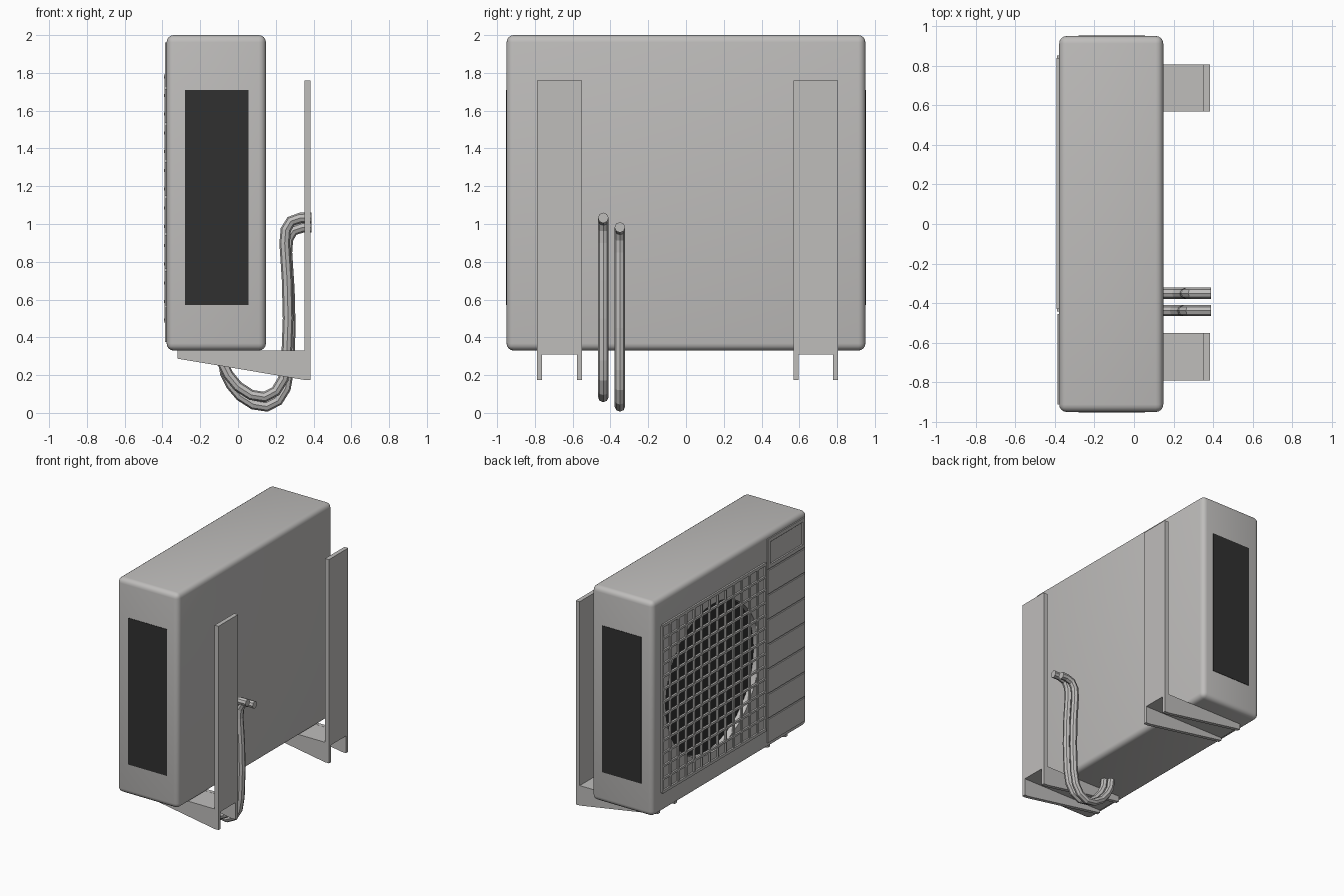
import bpy, bmesh, math
from mathutils import Matrix

cube = bpy.data.objects.get("Cube")
if cube:
    bpy.data.objects.remove(cube)


def material(name, rgb):
    m = bpy.data.materials.new(name)
    m.use_nodes = True
    m.diffuse_color = (*rgb, 1)
    m.node_tree.nodes["Principled BSDF"].inputs["Base Color"].default_value = (*rgb, 1)
    return m


GREY = material("warm light grey", (0.52, 0.51, 0.50))
DARK = material("dark vent", (0.03, 0.03, 0.03))


def add_object(name, bm, mat):
    bmesh.ops.recalc_face_normals(bm, faces=bm.faces)
    me = bpy.data.meshes.new(name)
    bm.to_mesh(me)
    bm.free()
    me.materials.append(mat)
    ob = bpy.data.objects.new(name, me)
    bpy.context.collection.objects.link(ob)
    return ob


def add_box(bm, x, y, z):
    """Box from (min, max) ranges; returns its faces."""
    size = [r[1] - r[0] for r in (x, y, z)]
    mid = [(r[1] + r[0]) / 2 for r in (x, y, z)]
    mat = Matrix.Translation(mid) @ Matrix.Diagonal((*size, 1))
    verts = bmesh.ops.create_cube(bm, size=1, matrix=mat)["verts"]
    return {f for v in verts for f in v.link_faces}


def activate(ob):
    bpy.ops.object.select_all(action="DESELECT")
    ob.select_set(True)
    bpy.context.view_layer.objects.active = ob


FACE = -0.378            # x of the fan side of the casing
FAN_Y, FAN_Z, FAN_R = 0.215, 1.135, 0.575

# Casing: rounded box with a round fan recess
bm = bmesh.new()
add_box(bm, (FACE, 0.148), (-0.95, 0.95), (0.33, 2.0))
bmesh.ops.bevel(bm, geom=bm.edges[:], offset=0.038, segments=4, profile=0.5, affect="EDGES")
casing = add_object("casing", bm, GREY)
casing.data.materials.append(DARK)

bm = bmesh.new()
bmesh.ops.create_cone(bm, cap_ends=True, segments=64, radius1=FAN_R, radius2=FAN_R, depth=0.1,
                      matrix=Matrix.Translation((FACE, FAN_Y, FAN_Z)) @ Matrix.Rotation(math.pi / 2, 4, "Y"))
cutter = add_object("fan_recess_cutter", bm, GREY)
cutter.hide_render = True
cut = casing.modifiers.new("fan_recess", "BOOLEAN")
cut.operation = "DIFFERENCE"
cut.solver = "EXACT"
cut.object = cutter
activate(casing)
bpy.ops.object.modifier_apply(modifier=cut.name)
bpy.data.objects.remove(cutter)
# dark floor of the recess
for p in casing.data.polygons:
    p.material_index = 1 if p.normal.x < -0.9 and -0.345 < p.center.x < -0.3 else 0
bpy.ops.object.shade_smooth_by_angle(angle=math.radians(35))

# Fan grille: square frame with a grid of bars
Y0, Y1, Z0, Z1, N = -0.43, 0.84, 0.49, 1.78, 13
bm = bmesh.new()
for i in range(N + 1):
    w = 0.011 if i in (0, N) else 0.008
    y = Y0 + (Y1 - Y0) * i / N
    z = Z0 + (Z1 - Z0) * i / N
    add_box(bm, (-0.389, FACE + 0.004), (y - w, y + w), (Z0, Z1))
    add_box(bm, (-0.391, FACE + 0.003), (Y0, Y1), (z - w, z + w))
add_object("fan_grille", bm, GREY)

# Slatted service panel beside the fan
PY = (-0.912, -0.455)
bm = bmesh.new()
for i in range(7):
    z = 0.37 + i * 0.193
    add_box(bm, (-0.387, FACE + 0.002), PY, (z + 0.006, z + 0.187))
add_object("service_panel_slats", bm, GREY)

bm = bmesh.new()
faces = add_box(bm, (-0.387, FACE + 0.002), PY, (1.727, 1.96))
front = min(faces, key=lambda f: f.calc_center_median().x)
bmesh.ops.inset_region(bm, faces=[front], thickness=0.04)
bmesh.ops.inset_region(bm, faces=[front], thickness=0.008, depth=-0.006)
add_object("service_cover", bm, GREY)

# Dark vents on both narrow ends
for name, s in (("front_vent", -1), ("back_vent", 1)):
    bm = bmesh.new()
    add_box(bm, (-0.28, 0.055), sorted((s * 0.948, s * 0.953)), (0.57, 1.71))
    add_object(name, bm, DARK)

# Wall brackets: back plate, shelf and two tapered arms
ARM = [(-0.32, 0.33), (0.385, 0.33), (0.385, 0.175), (0.35, 0.175), (-0.32, 0.287)]
for name, y0, y1 in (("front_bracket", -0.79, -0.55), ("back_bracket", 0.568, 0.805)):
    bm = bmesh.new()
    add_box(bm, (0.352, 0.385), (y0, y1), (0.308, 1.76))
    add_box(bm, (-0.32, 0.36), (y0, y1), (0.308, 0.329))
    for ya in (y0, y1 - 0.028):
        f = bm.faces.new([bm.verts.new((x, ya, z)) for x, z in ARM])
        ext = bmesh.ops.extrude_face_region(bm, geom=[f])["geom"]
        bmesh.ops.translate(bm, vec=(0, 0.028, 0),
                            verts=[v for v in ext if isinstance(v, bmesh.types.BMVert)])
        if f.is_valid and len(f.link_loops if hasattr(f, "link_loops") else f.loops) and \
                all(len(e.link_faces) < 2 for e in f.edges):
            bm.faces.new(list(reversed(f.verts)))
    add_object(name, bm, GREY)

# Refrigerant pipes: down from the wall, under the casing and up
PATH = [(0.39, 1.032), (0.33, 1.032), (0.28, 1.015), (0.253, 0.97), (0.247, 0.9), (0.26, 0.7),
        (0.265, 0.5), (0.257, 0.28), (0.24, 0.18), (0.2, 0.115), (0.14, 0.084), (0.07, 0.095),
        (0.0, 0.14), (-0.05, 0.2), (-0.08, 0.26), (-0.09, 0.335)]
for name, y, dx, dz in (("upper_pipe", -0.438, 0, 0), ("lower_pipe", -0.35, 0.012, -0.05)):
    cu = bpy.data.curves.new(name, "CURVE")
    cu.dimensions = "3D"
    cu.bevel_depth = 0.028
    cu.bevel_resolution = 2
    cu.use_fill_caps = True
    sp = cu.splines.new("POLY")
    sp.points.add(len(PATH) - 1)
    for i, (x, z) in enumerate(PATH):
        sp.points[i].co = (x + (dx if i else 0), y, z + dz, 1)
    sp.use_smooth = False
    cu.materials.append(GREY)
    pipe = bpy.data.objects.new(name, cu)
    bpy.context.collection.objects.link(pipe)
    activate(pipe)
    bpy.ops.object.convert(target="MESH")
